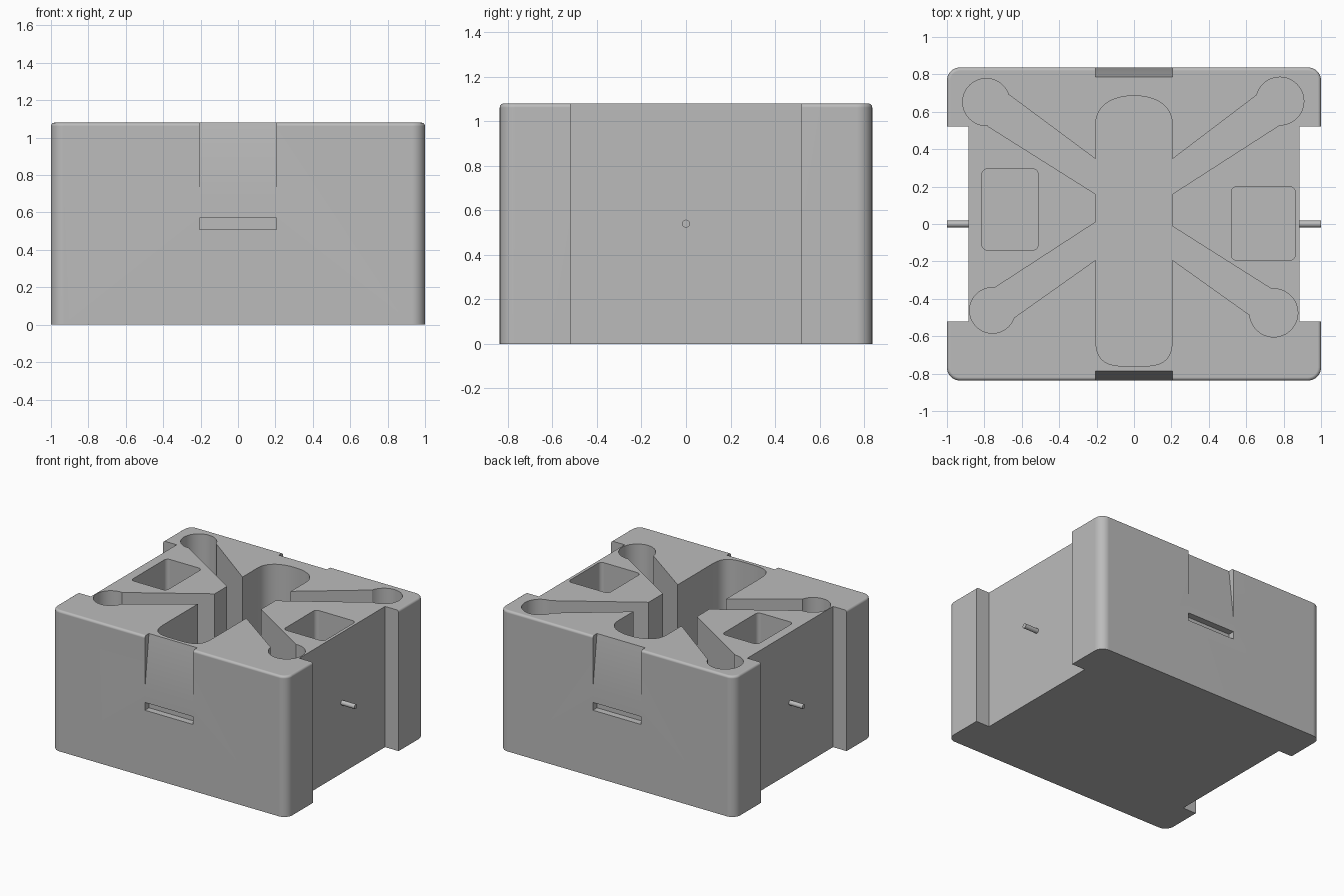
import bpy, bmesh, math
from mathutils import Vector

cube = bpy.data.objects.get("Cube")
if cube:
    bpy.data.objects.remove(cube, do_unlink=True)

grey = bpy.data.materials.new("plain grey")
grey.use_nodes = True
tone = (0.5, 0.5, 0.5, 1)
grey.diffuse_color = tone
grey.node_tree.nodes["Principled BSDF"].inputs["Base Color"].default_value = tone

HX, HY, TOP = 1.0, 0.837, 1.08
HALF = 0.205            # half width of the central bay, catches and slots
FLOOR, LID = 0.25, 1.3  # cavity floor, cutter top


def finish(name, bm):
    bmesh.ops.recalc_face_normals(bm, faces=bm.faces)
    mesh = bpy.data.meshes.new(name)
    bm.to_mesh(mesh)
    bm.free()
    mesh.materials.append(grey)
    ob = bpy.data.objects.new(name, mesh)
    bpy.context.collection.objects.link(ob)
    return ob


def prism(name, points, shift):
    """Extrude a closed outline of 3D points along shift."""
    bm = bmesh.new()
    face = bm.faces.new([bm.verts.new(p) for p in points])
    ext = bmesh.ops.extrude_face_region(bm, geom=[face])["geom"]
    bmesh.ops.translate(bm, vec=Vector(shift),
                        verts=[v for v in ext if isinstance(v, bmesh.types.BMVert)])
    return finish(name, bm)


def box(name, x0, x1, y0, y1, z0, z1):
    return prism(name, [(x0, y0, z0), (x1, y0, z0), (x1, y1, z0), (x0, y1, z0)],
                 (0, 0, z1 - z0))


def round_verticals(ob, radius, segments):
    bm = bmesh.new()
    bm.from_mesh(ob.data)
    edges = [e for e in bm.edges
             if abs(e.verts[0].co.z - e.verts[1].co.z) > 0.1]
    bmesh.ops.bevel(bm, geom=edges, offset=radius, segments=segments,
                    profile=0.5, affect='EDGES')
    bm.to_mesh(ob.data)
    bm.free()


def pit(name, outline):
    return prism(name, [(x, y, FLOOR) for x, y in outline], (0, 0, LID - FLOOR))


def arc(cx, cy, rx, ry, a0, a1, n, power=1.0):
    pts = []
    for i in range(n):
        a = math.radians(a0 + (a1 - a0) * i / (n - 1))
        c, s = math.cos(a), math.sin(a)
        pts.append((cx + rx * math.copysign(abs(c) ** power, c),
                    cy + ry * math.copysign(abs(s) ** power, s)))
    return pts


def apply(ob, mod):
    bpy.context.view_layer.objects.active = ob
    bpy.ops.object.modifier_apply(modifier=mod.name)


def cut(body, tool):
    mod = body.modifiers.new("cut", 'BOOLEAN')
    mod.operation, mod.solver, mod.object = 'DIFFERENCE', 'EXACT', tool
    apply(body, mod)
    bpy.data.objects.remove(tool, do_unlink=True)


# Case block with round corners and a softened top rim
body = box("case_block", -HX, HX, -HY, HY, 0, TOP)
round_verticals(body, 0.07, 8)
bm = bmesh.new()
bm.from_mesh(body.data)
rim = [e for e in bm.edges if all(v.co.z > TOP - 0.001 for v in e.verts)]
bmesh.ops.bevel(bm, geom=rim, offset=0.018, segments=4, profile=0.5, affect='EDGES')
bm.to_mesh(body.data)
bm.free()

# Central bay: shallow arch at the back, squarish round at the front
bay = (arc(0, 0.53, HALF, 0.155, 0, 180, 25, 0.9)
       + arc(0, -0.57, HALF, 0.19, 180, 360, 33, 0.55))
cut(body, pit("bay_cutter", bay))

# Diagonal arms: pod centre, radius, outer edge pair, y of the inner edge pair
arms = [
    ((-0.79, 0.652), 0.126, (-0.667, 0.69), (-0.78, 0.522), 0.347, 0.16),
    ((0.78, 0.657), 0.128, (0.657, 0.69), (0.78, 0.53), 0.347, 0.16),
    ((-0.757, -0.462), 0.122, (-0.745, -0.341), (-0.64, -0.5), 0.01, -0.192),
    ((0.747, -0.475), 0.129, (0.735, -0.347), (0.64, -0.502), -0.012, -0.192),
]
for centre, r, upper, lower, y_up, y_low in arms:
    side = math.copysign(HALF, centre[0])
    inner = side * 0.8
    cut(body, pit("arm_cutter", [centre, upper, (side, y_up), (inner, y_up),
                                 (inner, y_low), (side, y_low), lower]))
    cut(body, pit("pod_cutter", arc(*centre, r, r, 0, 352.5, 48)))

# Two rounded pockets
for x0, x1, y0, y1 in [(-0.813, -0.512, -0.14, 0.295), (0.52, 0.862, -0.195, 0.2)]:
    pocket = box("pocket_cutter", x0, x1, y0, y1, 0.45, LID)
    round_verticals(pocket, 0.03, 5)
    cut(body, pocket)

for s in (-1, 1):
    # Side recess
    cut(body, box("recess_cutter", *sorted((s * 0.885, s * 1.2)), -0.52, 0.52, -0.2, LID))
    # Sloping catch on the front and back
    slope = (0.05 / 0.41)
    reach = 0.05 + slope * (LID - TOP)
    cut(body, prism("catch_cutter",
                    [(-HALF, s * HY, 0.67), (-HALF, s * (HY + 0.1), 0.67),
                     (-HALF, s * (HY + 0.1), LID), (-HALF, s * (HY - reach), LID)],
                    (2 * HALF, 0, 0)))
    # Slot below the catch
    cut(body, box("slot_cutter", -HALF, HALF, *sorted((s * (HY - 0.05), s * (HY + 0.1))),
                  0.51, 0.57))


def smooth(ob):
    bpy.ops.object.select_all(action='DESELECT')
    ob.select_set(True)
    bpy.context.view_layer.objects.active = ob
    bpy.ops.object.shade_smooth_by_angle(angle=math.radians(28))


smooth(body)
weighted = body.modifiers.new("even_normals", 'WEIGHTED_NORMAL')
weighted.keep_sharp = True

# Hinge pins in the side recesses
for name, s in (("left_pin", 1), ("right_pin", -1)):
    ring = [(s * 0.87, y, z) for y, z in arc(0, 0.54, 0.018, 0.018, 0, 345, 24)]
    smooth(prism(name, ring, (s * 0.13, 0, 0)))
